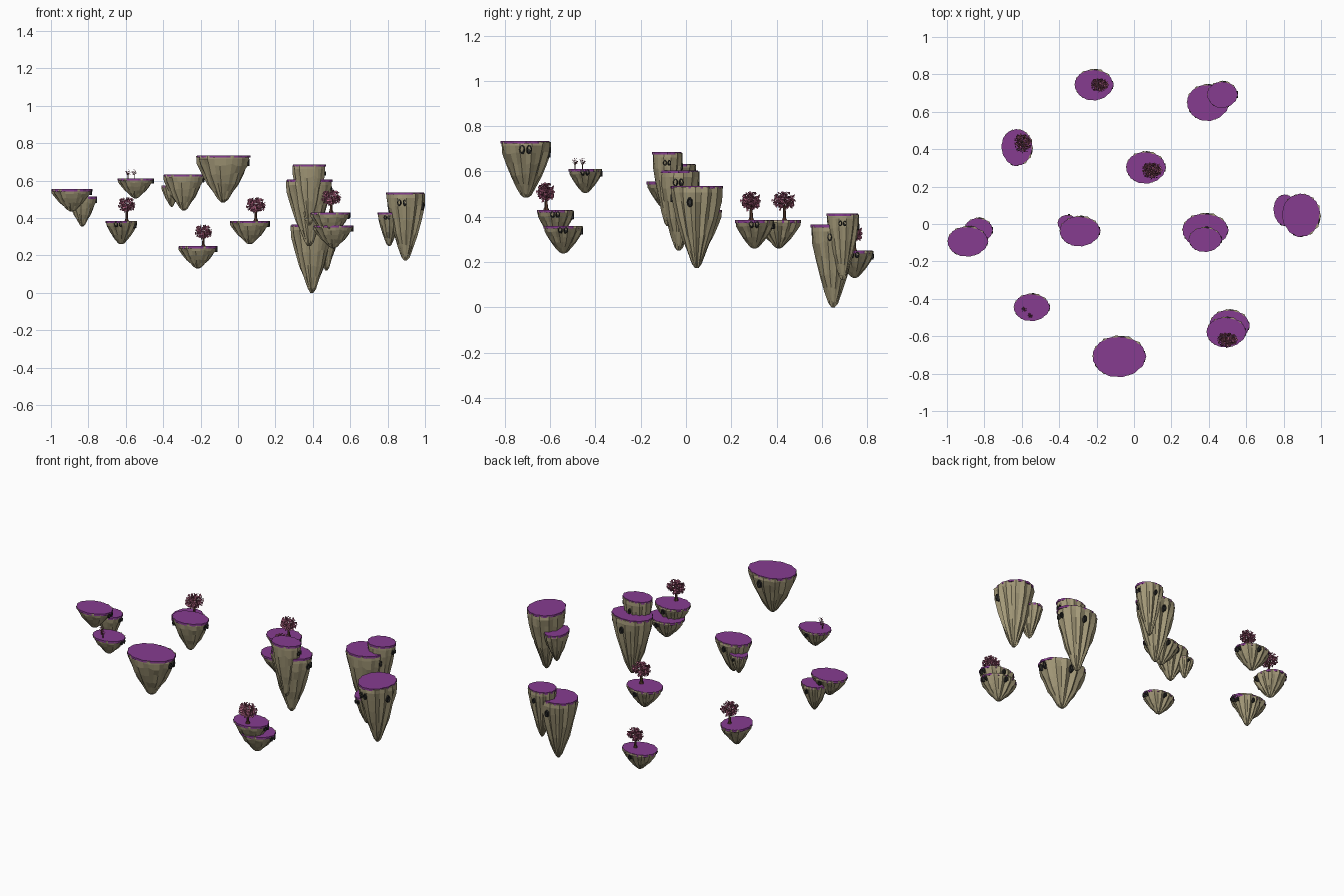
import bpy, math, random
from mathutils import Vector

if "Cube" in bpy.data.objects:
    bpy.data.objects.remove(bpy.data.objects["Cube"])

def material(name, rgb):
    m = bpy.data.materials.new(name)
    m.diffuse_color = (*rgb, 1)
    m.use_nodes = True
    m.node_tree.nodes["Principled BSDF"].inputs["Base Color"].default_value = m.diffuse_color
    return m

ROCK = material("rock", (0.37, 0.32, 0.19))
GRASS = material("purple_grass", (0.24, 0.045, 0.28))
DARK = material("cave_dark", (0.03, 0.03, 0.028))
BARK = material("bark", (0.09, 0.04, 0.025))
PINK = material("blossom", (0.46, 0.13, 0.23))

def make(name, verts, faces, mat):
    me = bpy.data.meshes.new(name)
    me.from_pydata([tuple(v) for v in verts], [], faces)
    me.materials.append(mat)
    me.update()
    ob = bpy.data.objects.new(name, me)
    bpy.context.collection.objects.link(ob)
    return ob

def loft(rings):
    """Closed skin through rings of equal point count, capped at both ends."""
    n = len(rings[0])
    verts = [p for r in rings for p in r]
    faces = [(k*n + i, k*n + (i+1) % n, (k+1)*n + (i+1) % n, (k+1)*n + i)
             for k in range(len(rings)-1) for i in range(n)]
    faces.append(tuple(reversed(range(n))))
    faces.append(tuple(range((len(rings)-1)*n, len(rings)*n)))
    return verts, faces

# depth fraction (0 = rim, 1 = tip) and radius fraction of the rock body
PROFILE = [(1, .07), (.93, .2), (.78, .38), (.6, .57), (.4, .75), (.2, .9), (.08, .96), (.015, .95)]
SEG = 26

def radius_at(t):
    for (t1, r1), (t0, r0) in zip(PROFILE, PROFILE[1:]):
        if t0 <= t <= t1:
            return r0 + (r1 - r0) * (t - t0) / (t1 - t0)
    return .95

def island(name, x0, x1, y0, y1, top, bottom, rot=0):
    rng = random.Random(7)
    cx, cy, rx, ry, h = (x0+x1)/2, (y0+y1)/2, (x1-x0)/2, (y1-y0)/2, top-bottom
    rot = math.radians(rot)

    def point(a, r, t):
        return Vector((cx + rx*r*math.cos(a+rot), cy + ry*r*math.sin(a+rot), top - h*t))

    # rock body: facets in front, deeper vertical flutes at the back
    flute = []
    for i in range(SEG):
        back = max(0, math.sin(2*math.pi*i/SEG))
        flute.append((.03 + .05*back) * (1 if i % 2 else -1) + rng.uniform(-.03, .03))
    rings = []
    for t, r in PROFILE:
        ring = []
        for i in range(SEG):
            a = 2*math.pi*i/SEG
            k = 1 + flute[i] * (.5 if t < .1 else 1) + rng.uniform(-.03, .03)
            tt = t + (rng.uniform(-.03, .03) if .1 < t < 1 else 0)
            ring.append(point(a, r*k + .03*max(0, math.sin(a))*(t < .1), tt))
        rings.append(ring)
    make(name + "_rock", *loft(rings), ROCK)

    # thin grass slab with a scalloped edge
    n = 52
    slab = []
    for z in (top - .012, top):
        ring = []
        for i in range(n):
            a = 2*math.pi*i/n
            r = .975 + .02*math.cos(13*a) - .05*max(0, math.sin(a)) + .015*math.sin(3*a+1)
            p = point(a, r, 0)
            p.z = z
            ring.append(p)
        slab.append(ring)
    make(name + "_grass", *loft(slab), GRASS)

    # cave mouths: a pair on one side, one larger around the corner
    for j, (a, w, tz) in enumerate(((-.16, .085, .15), (.14, .085, .15), (1.45, .1, .2))):
        c = point(a, radius_at(tz), tz)
        out = Vector((math.cos(a+rot)/rx, math.sin(a+rot)/ry, 0)).normalized()
        side = Vector((-out.y, out.x, 0))
        s = w * math.sqrt(rx*ry)
        tall = min(s*1.7, h*.11)
        mouth = []
        for scale, push in ((1.15, -.012), (1.1, .008), (.75, .008), (.7, -.001)):
            mouth.append([c + out*push + side*(s*scale*math.cos(q)) + Vector((0, 0, tall*scale*math.sin(q)))
                          for q in (2*math.pi*i/10 for i in range(10))])
        make(f"{name}_cave_{j+1}", *loft(mouth), DARK)

def tube(p, q, r0, r1, n=6):
    d = (q - p).normalized()
    u = d.orthogonal().normalized()
    v = d.cross(u)
    return [[c + (u*math.cos(t) + v*math.sin(t))*r for t in (2*math.pi*i/n for i in range(n))]
            for c, r in ((p, r0), (q, r1))]

def tree(name, x, y, ground, zc, rx, ry, rz, leaves=300):
    rng = random.Random(3)
    size = rx / .052
    base, fork, c = Vector((x, y, ground-.005)), Vector((x, y, zc - rz*.8)), Vector((x, y, zc))
    verts, faces = [], []

    def add(part):
        v, f = part
        o = len(verts)
        verts.extend(v)
        faces.extend(tuple(i+o for i in g) for g in f)

    # trunk with flared foot and forking branches
    add(loft(tube(base, base + Vector((0, 0, .015*size)), .014*size, .008*size)))
    add(loft(tube(base, fork, .008*size, .006*size)))
    for k in range(5):
        a = 2*math.pi*k/5
        add(loft(tube(fork, c + Vector((rx*.6*math.cos(a), ry*.6*math.sin(a), rz*.1)), .005*size, .002*size, 4)))
    make(name + "_trunk", verts, faces, BARK)

    # canopy of small folded leaf cards
    lv, lf = [], []
    for _ in range(leaves):
        d = Vector([rng.gauss(0, 1) for _ in range(3)]).normalized()
        r = rng.uniform(.45, .93)
        p = c + Vector((d.x*rx*r, d.y*ry*r, d.z*rz*r))
        u = Vector([rng.gauss(0, 1) for _ in range(3)]).normalized()
        v = u.orthogonal().normalized()
        s = .008 * size
        o = len(lv)
        lv += [p + u*s, p + v*s*.7, p - u*s, p - v*s*.7 + u.cross(v)*s*.4]
        lf += [(o, o+1, o+2), (o, o+2, o+3)]
    make(name + "_canopy", lv, lf, PINK)

# name, x range, y range, top, tip, turn
ISLANDS = [
    ("back_low_island", -.32, -.11, .66, .83, .25, .13, 0),
    ("back_tall_island", .28, .51, .55, .75, .365, 0, 0),
    ("back_tall_upper_island", .39, .555, .62, .765, .415, .12, 0),
    ("left_tree_island", -.71, -.54, .31, .51, .385, .26, -100),
    ("middle_tree_island", -.045, .17, .215, .39, .385, .26, 0),
    ("right_tall_island", .79, 1.0, -.07, .165, .537, .173, -100),
    ("right_small_island", .745, .87, -.01, .16, .43, .25, -100),
    ("centre_tall_island", .255, .505, -.125, .06, .605, .25, 0),
    ("centre_upper_island", .29, .47, -.15, -.015, .687, .36, 0),
    ("inner_left_island", -.40, -.18, -.12, .045, .633, .44, 0),
    ("inner_left_small_island", -.41, -.30, -.04, .05, .575, .46, 0),
    ("far_left_island", -1.0, -.78, -.175, -.01, .555, .435, 0),
    ("far_left_small_island", -.91, -.755, -.10, .035, .515, .355, 0),
    ("front_left_island", -.645, -.45, -.52, -.37, .612, .505, 0),
    ("front_island", -.225, .065, -.82, -.595, .735, .484, 0),
    ("front_right_island", .385, .60, -.66, -.495, .43, .30, 0),
    ("front_right_lower_island", .40, .618, -.63, -.455, .36, .238, 0),
]
for spec in ISLANDS:
    island(*spec)

# name, x, y, ground, canopy centre z, canopy radii
TREES = [
    ("back_tree", -.185, .745, .25, .325, .05, .042, .042),
    ("left_tree", -.595, .435, .385, .47, .05, .06, .045),
    ("middle_tree", .095, .288, .385, .468, .057, .05, .046),
    ("front_right_tree", .498, -.618, .43, .508, .057, .045, .046),
]
for spec in TREES:
    tree(*spec)
tree("small_tree_a", -.588, -.457, .612, .643, .017, .017, .017, 60)
tree("small_tree_b", -.555, -.49, .612, .643, .017, .017, .017, 60)
